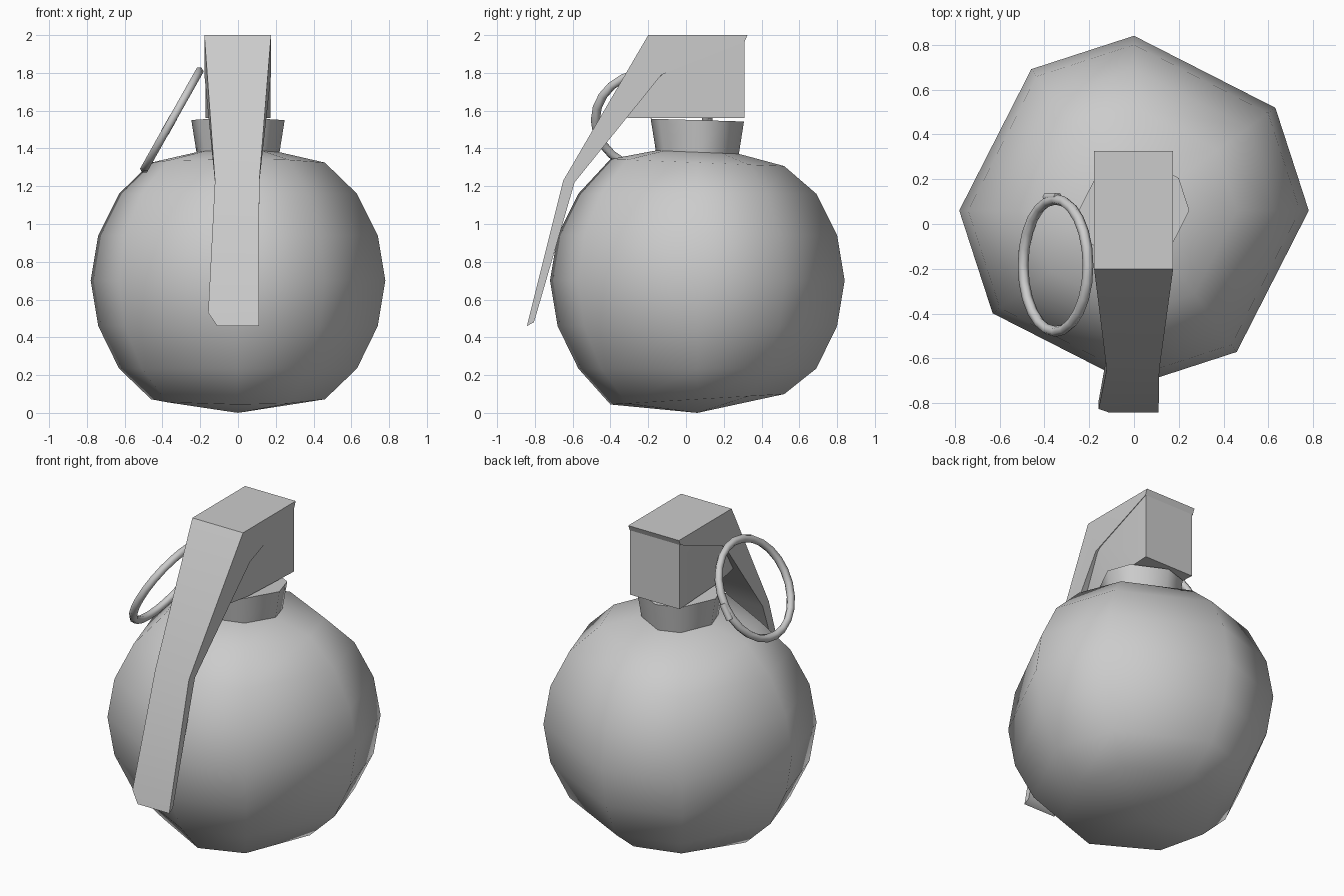
import bpy, bmesh, math
from mathutils import Vector, Matrix

if "Cube" in bpy.data.objects:
    bpy.data.objects.remove(bpy.data.objects["Cube"])

metal = bpy.data.materials.new("plain grey")
metal.diffuse_color = (0.6, 0.6, 0.6, 1)
metal.use_nodes = True
metal.node_tree.nodes["Principled BSDF"].inputs["Base Color"].default_value = metal.diffuse_color


def finish(name, bm, angle):
    """Turn a bmesh into a named, shaded object."""
    bmesh.ops.recalc_face_normals(bm, faces=bm.faces)
    mesh = bpy.data.meshes.new(name)
    bm.to_mesh(mesh)
    bm.free()
    mesh.materials.append(metal)
    obj = bpy.data.objects.new(name, mesh)
    bpy.context.collection.objects.link(obj)
    bpy.ops.object.select_all(action='DESELECT')
    obj.select_set(True)
    bpy.context.view_layer.objects.active = obj
    bpy.ops.object.shade_smooth_by_angle(angle=math.radians(angle))
    return obj


def loft(bm, sections, caps=True):
    """Skin a list of equally sized closed loops."""
    rings = [[bm.verts.new(p) for p in s] for s in sections]
    n = len(rings[0])
    for a, b in zip(rings, rings[1:]):
        for i in range(n):
            j = (i + 1) % n
            bm.faces.new((a[i], a[j], b[j], b[i]))
    if caps:
        bm.faces.new(rings[0])
        bm.faces.new(rings[-1])
    return rings


# Round body with neck: eight uneven sides, slightly tilted end rings
ANGLES = [math.radians(a) for a in (0, 36, 90, 126, 180, 216, 270, 306)]
CY = 0.06


def ring(r, z, tilt=0.0):
    return [(r * math.cos(a), CY + r * math.sin(a), z + tilt * r * math.sin(a))
            for a in ANGLES]


bm = bmesh.new()
profile = [(0.46, 0.072, 0.06), (0.63, 0.235, 0), (0.74, 0.46, 0), (0.78, 0.70, 0),
           (0.74, 0.94, 0), (0.63, 1.16, 0), (0.46, 1.325, -0.04),
           (0.22, 1.38, -0.04), (0.247, 1.55, -0.03)]
rings = loft(bm, [ring(*p) for p in profile], caps=False)
pole = bm.verts.new((0, CY, 0.0))
for i in range(8):
    bm.faces.new((pole, rings[0][i], rings[0][(i + 1) % 8]))
bm.faces.new(rings[-1])
finish("body", bm, 65)

# Fuse head block under the lever, narrowing towards the front
bm = bmesh.new()
loft(bm, [
    [(-0.172, 0.31, 1.56), (0.172, 0.31, 1.56), (0.172, 0.31, 1.97), (-0.172, 0.31, 1.97)],
    [(-0.15, -0.10, 1.56), (0.15, -0.10, 1.56), (0.17, -0.10, 1.82), (-0.17, -0.10, 1.82)],
    [(-0.11, -0.31, 1.56), (0.11, -0.31, 1.56), (0.11, -0.31, 1.60), (-0.11, -0.31, 1.60)],
])
finish("fuse_head", bm, 40)

# Bent safety lever: (left x, right x, outer y z, flange y z) along its length
bm = bmesh.new()
stations = [(-0.178, 0.175, (0.325, 2.0), (0.31, 1.965)),
            (-0.178, 0.175, (-0.20, 2.0), (-0.13, 1.79)),
            (-0.122, 0.113, (-0.65, 1.23), (-0.59, 1.22)),
            (-0.158, 0.11, (-0.825, 0.53), (-0.79, 0.53)),
            (-0.11, 0.11, (-0.842, 0.46), (-0.805, 0.48))]
loft(bm, [[(l, *o), (r, *o), (r, *f), (l, *f)] for l, r, o, f in stations])
finish("safety_lever", bm, 45)

# Pull ring, leaning outwards from the head
bm = bmesh.new()
center = Vector((-0.35, -0.185, 1.55))
u = Vector((0, 1, 0))
v = Vector((0.31, 0, 0.55)).normalized()
w = u.cross(v)
SEG, SIDES, R, T = 24, 6, 0.295, 0.024
loops = []
for i in range(SEG):
    a = math.tau * i / SEG
    d = u * math.cos(a) + v * math.sin(a)
    loops.append([center + d * (R + T * math.cos(math.tau * k / SIDES))
                  + w * T * math.sin(math.tau * k / SIDES) for k in range(SIDES)])
loft(bm, loops + loops[:1], caps=False)
bmesh.ops.remove_doubles(bm, verts=bm.verts, dist=1e-5)
finish("pull_ring", bm, 80)

# Loose wire end of the ring
bm = bmesh.new()
bmesh.ops.create_cone(bm, cap_ends=True, segments=6, radius1=0.022, radius2=0.022, depth=0.1,
                      matrix=Matrix.Translation(center + u * 0.305 - v * 0.03)
                      @ v.to_track_quat('Z', 'Y').to_matrix().to_4x4())
finish("ring_wire_end", bm, 60)
